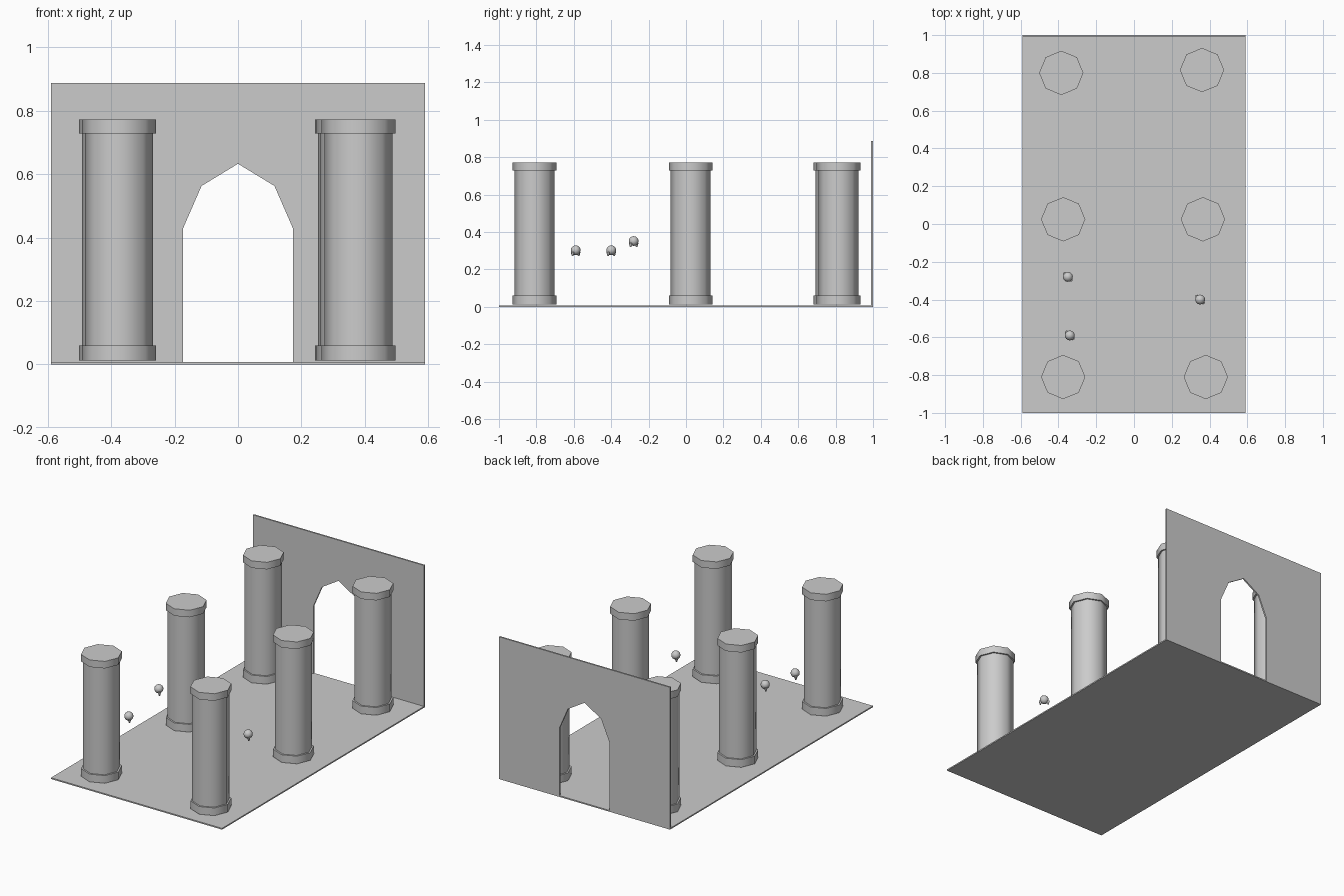
import bpy, bmesh, math
from mathutils import Matrix, Vector

default = bpy.data.objects.get("Cube")
if default:
    bpy.data.objects.remove(default, do_unlink=True)

stone = bpy.data.materials.new("grey stone")
stone.use_nodes = True
GREY = (0.6, 0.6, 0.6, 1)
stone.diffuse_color = GREY
stone.node_tree.nodes["Principled BSDF"].inputs["Base Color"].default_value = GREY


def finish(name, bm, smooth=False):
    bmesh.ops.recalc_face_normals(bm, faces=bm.faces)
    mesh = bpy.data.meshes.new(name)
    bm.to_mesh(mesh)
    bm.free()
    mesh.materials.append(stone)
    obj = bpy.data.objects.new(name, mesh)
    bpy.context.collection.objects.link(obj)
    if smooth:
        bpy.ops.object.select_all(action='DESELECT')
        obj.select_set(True)
        bpy.context.view_layer.objects.active = obj
        bpy.ops.object.shade_smooth_by_angle(angle=math.radians(60))
    return obj


def prism(bm, radius, bottom, top, sides=8):
    bmesh.ops.create_cone(bm, cap_ends=True, segments=sides, radius1=radius,
                          radius2=radius, depth=top - bottom,
                          matrix=Matrix.Translation((0, 0, (bottom + top) / 2)))


# Floor slab
bm = bmesh.new()
bmesh.ops.create_cube(bm, size=1, matrix=Matrix.Translation((0, 0, 0.004))
                      @ Matrix.Diagonal((1.18, 2, 0.008, 1)))
finish("floor", bm)

# Back wall with a pointed doorway, drawn as one outline and thickened
half = [(0, 0.633), (0.115, 0.563), (0.173, 0.43), (0.173, 0.008)]
outline = [(-x, z) for x, z in reversed(half)] + half[1:]
outline += [(0.59, 0.008), (0.59, 0.887), (-0.59, 0.887), (-0.59, 0.008)]
bm = bmesh.new()
face = bm.faces.new([bm.verts.new((x, 1, z)) for x, z in outline])
made = bmesh.ops.extrude_face_region(bm, geom=[face])
moved = [v for v in made["geom"] if isinstance(v, bmesh.types.BMVert)]
bmesh.ops.translate(bm, verts=moved, vec=Vector((0, -0.01, 0)))
finish("back_wall", bm)

# Octagonal columns, each with a shaft, a base and a capital
spots = [(-0.375, -0.81), (0.38, -0.81), (-0.375, 0.025),
         (0.365, 0.025), (-0.385, 0.80), (0.36, 0.815)]
for i, (x, y) in enumerate(spots, 1):
    for part, radius, bottom, top in (("shaft", 0.107, 0.03, 0.75),
                                      ("base", 0.117, 0.012, 0.06),
                                      ("capital", 0.117, 0.728, 0.772)):
        bm = bmesh.new()
        prism(bm, radius, bottom, top)
        finish(f"column_{part}_{i}", bm, True).location = (x, y, 0)

# Small floating orbs, each with two little prongs underneath
for i, (x, y, z) in enumerate([(-0.35, -0.28, 0.352), (0.35, -0.40, 0.303),
                               (-0.34, -0.59, 0.303)], 1):
    bm = bmesh.new()
    bmesh.ops.create_uvsphere(bm, u_segments=16, v_segments=10, radius=0.026)
    for side in (-1, 1):
        bmesh.ops.create_cone(bm, cap_ends=True, segments=8, radius1=0.004,
                              radius2=0.01, depth=0.022,
                              matrix=Matrix.Translation((side * 0.016, -side * 0.016, -0.021)))
    finish(f"floating_orb_{i}", bm, True).location = (x, y, z)
